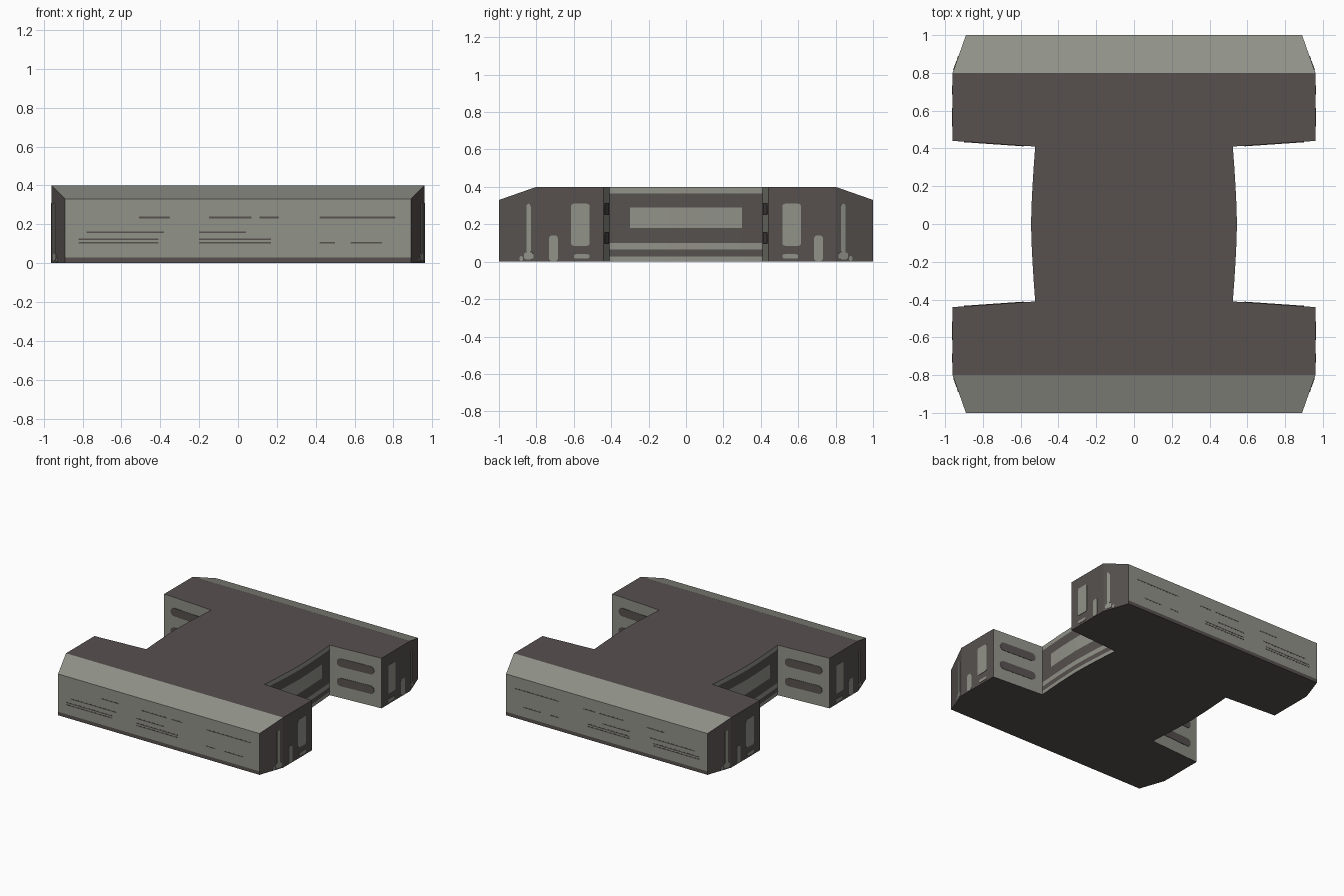
import bpy, bmesh, math
from mathutils import Vector

if "Cube" in bpy.data.objects:
    bpy.data.objects.remove(bpy.data.objects["Cube"])


def material(name, rgb):
    m = bpy.data.materials.new(name)
    m.diffuse_color = (*rgb, 1)
    m.use_nodes = True
    m.node_tree.nodes["Principled BSDF"].inputs["Base Color"].default_value = m.diffuse_color
    return m


DARK = material("dark brown grey", (0.095, 0.083, 0.078))
LIGHT = material("pale olive grey", (0.285, 0.288, 0.25))


def add_object(name, bm, mats):
    bmesh.ops.recalc_face_normals(bm, faces=bm.faces[:])
    me = bpy.data.meshes.new(name)
    bm.to_mesh(me)
    bm.free()
    for m in mats:
        me.materials.append(m)
    ob = bpy.data.objects.new(name, me)
    bpy.context.collection.objects.link(ob)
    return ob


# Body outline: one quarter, mirrored into the full H shape
def waist(y):
    return 0.545 - 0.022 * (abs(y) / 0.41) ** 1.5


quarter = [(waist(y), y) for y in (0.1, 0.2, 0.3, 0.41)]
quarter += [(0.96, 0.44), (0.96, 0.80), (0.89, 1.0)]
right = [(x, -y) for x, y in reversed(quarter)] + [(waist(0), 0)] + quarter
outline = right + [(-x, y) for x, y in reversed(right)]

bm = bmesh.new()
base = bm.faces.new([bm.verts.new((x, y, 0)) for x, y in outline])
ext = bmesh.ops.extrude_face_region(bm, geom=[base], use_keep_orig=True)["geom"]
top = [v for v in ext if isinstance(v, bmesh.types.BMVert)]
for v in top:
    v.co.z = 0.4

# Sloping ends: crease the top at y = 0.8 and lower the outer edge
for s in (-1, 1):
    pair = [v for v in top if abs(v.co.y - s * 0.8) < 0.01]
    face = next(f for f in pair[0].link_faces
                if pair[1] in f.verts and all(v.co.z > 0.3 for v in f.verts))
    bmesh.utils.face_split(face, pair[0], pair[1])
for v in top:
    if abs(v.co.y) > 0.9:
        v.co.z = 0.33

# Horizontal cuts for the painted bands
for z in (0.028, 0.065, 0.1, 0.18, 0.29, 0.365):
    bmesh.ops.bisect_plane(bm, geom=bm.verts[:] + bm.edges[:] + bm.faces[:],
                           plane_co=(0, 0, z), plane_no=(0, 0, 1))
bmesh.ops.recalc_face_normals(bm, faces=bm.faces[:])

for f in bm.faces:
    c, n = f.calc_center_median(), f.normal
    light = False
    if abs(n.z) > 0.99:
        light = False
    elif abs(c.y) > 0.85 and abs(n.x) < 0.2:      # slopes and end faces
        light = c.z > 0.028
    elif abs(n.y) > 0.9:                          # notch end walls
        light = True
    elif abs(c.x) < 0.6:                          # waist walls
        light = (c.z < 0.028 or 0.065 < c.z < 0.1 or c.z > 0.365
                 or (0.18 < c.z < 0.29 and abs(c.y) < 0.3))
    f.material_index = int(light)
add_object("body", bm, [DARK, LIGHT])


# Thin painted plates with rounded corners, on a vertical wall from a to b
def plate(bm, a, b, u0, u1, z0, z1, r=0.015, t=0.003):
    a, b = Vector((*a, 0)), Vector((*b, 0))
    u = (b - a).normalized()
    n = Vector((u.y, -u.x, 0))
    r = min(r, (u1 - u0) / 2.01, (z1 - z0) / 2.01)
    vs = []
    for i, (cu, cz) in enumerate(((u1 - r, z1 - r), (u0 + r, z1 - r),
                                  (u0 + r, z0 + r), (u1 - r, z0 + r))):
        for k in range(4):
            ang = math.pi / 2 * (i + k / 3)
            p = a + u * (cu + r * math.cos(ang)) + n * t
            vs.append(bm.verts.new((p.x, p.y, cz + r * math.sin(ang))))
    f = bm.faces.new(vs)
    ext = bmesh.ops.extrude_face_region(bm, geom=[f], use_keep_orig=True)["geom"]
    bmesh.ops.translate(bm, vec=-n * 2 * t,
                        verts=[v for v in ext if isinstance(v, bmesh.types.BMVert)])


def mirrored(ob, x, y):
    mod = ob.modifiers.new("Mirror", 'MIRROR')
    mod.use_axis = (x, y, False)
    mod.use_mirror_merge = False
    center = bpy.data.objects.get("body")
    mod.mirror_object = center


# Side markings on the block sides and their angled corners
bm = bmesh.new()
side = ((0.96, 0.0), (0.96, 1.0))
plate(bm, *side, 0.515, 0.615, 0.085, 0.31)
plate(bm, *side, 0.515, 0.60, 0.016, 0.04)
plate(bm, *side, 0.685, 0.732, 0.002, 0.14)
corner = ((0.96, 0.80), (0.89, 1.0))
plate(bm, *corner, 0.03, 0.055, 0.045, 0.31)
plate(bm, *corner, 0.015, 0.07, 0.012, 0.05)
plate(bm, *corner, 0.075, 0.095, 0.004, 0.03)
mirrored(add_object("side_markings", bm, [LIGHT]), True, True)

# Dark slots on the notch end walls
bm = bmesh.new()
wall = ((0.525, 0.41), (0.96, 0.44))
for z0, z1 in ((0.25, 0.315), (0.095, 0.16)):
    plate(bm, *wall, 0.06, 0.375, z0, z1, r=0.03)
mirrored(add_object("notch_slots", bm, [DARK]), True, True)

# Fine scratches on the end faces
bm = bmesh.new()
streaks = {0.235: ((-0.51, -0.35), (-0.15, 0.07), (0.11, 0.21), (0.42, 0.81)),
           0.16: ((-0.78, -0.38), (-0.2, 0.04)),
           0.122: ((-0.82, -0.41), (-0.2, 0.17)),
           0.104: ((-0.82, -0.41), (-0.2, 0.17), (0.42, 0.5), (0.58, 0.74))}
for z, spans in streaks.items():
    for x0, x1 in spans:
        plate(bm, (0, -1), (1, -1), x0, x1, z - 0.004, z + 0.004, r=0.002, t=0.001)
mirrored(add_object("end_scratches", bm, [DARK]), False, True)
